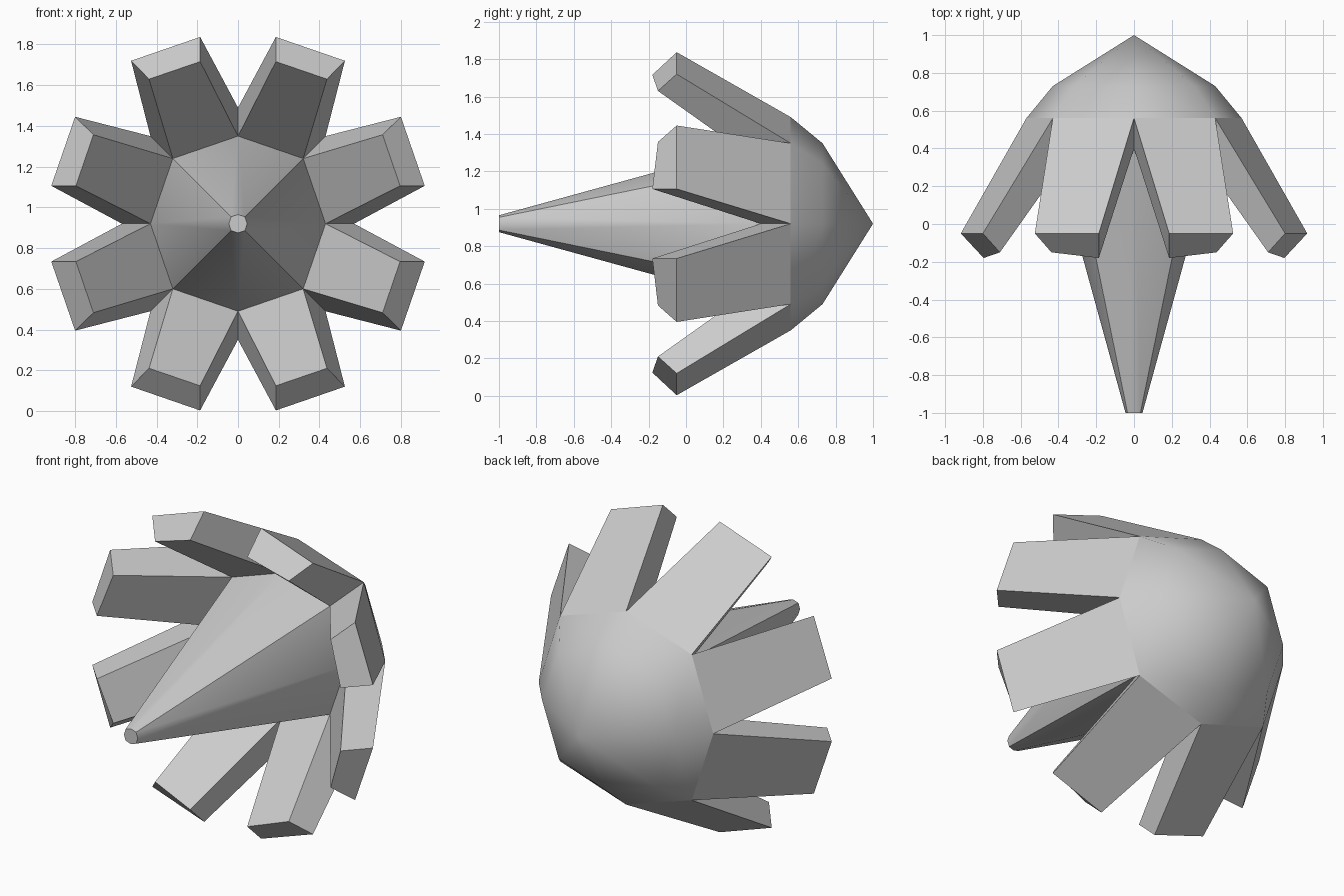
import bpy, bmesh, math
from mathutils import Vector

if "Cube" in bpy.data.objects:
    bpy.data.objects.remove(bpy.data.objects["Cube"])

CENTRE = 0.92

# One eighth of the bloom; coordinates are (x, radial up, y depth)
apex, nose = (0, 0, 1.0), (0, 0, -1.0)
dome = [(0, .43, .73), (.32, .32, .73)]
rim = [(0, .57, .56), (.43, .43, .56)]
throat = [(0, .43, .40), (.32, .32, .40)]
tip = [(0, .045, -1.0), (.034, .034, -1.0)]
petal_out = [(.186, .917, -.05), (.525, .80, -.05)]
petal_in = [(.186, .796, -.18), (.437, .71, -.15)]


def quad(a, b):
    return [a[0], a[1], b[1], b[0]]


# Smooth: dome and central cone. Flat: cone cap and petal
smooth_faces = [[apex, dome[0], dome[1]], quad(dome, rim), quad(throat, tip)]
flat_faces = [
    [nose, tip[0], tip[1]],
    quad(rim, petal_out), quad(petal_out, petal_in), quad(petal_in, throat),
    [rim[0], petal_out[0], petal_in[0], throat[0]],
    [rim[1], petal_out[1], petal_in[1], throat[1]],
]

bm = bmesh.new()


def place(p, turn, flip):
    x, z, y = p
    x *= flip
    c, s = math.cos(turn), math.sin(turn)
    return Vector((x * c - z * s, y, CENTRE + x * s + z * c))


# Repeat the eighth, mirrored, around the depth axis
for q in range(4):
    for flip in (1, -1):
        for faces, smooth in ((smooth_faces, True), (flat_faces, False)):
            for f in faces:
                face = bm.faces.new([bm.verts.new(place(p, q * math.pi / 2, flip)) for p in f])
                face.smooth = smooth

bmesh.ops.remove_doubles(bm, verts=bm.verts, dist=0.001)
bmesh.ops.recalc_face_normals(bm, faces=bm.faces)

# Keep the cone ridges and petal roots crisp
for e in bm.edges:
    flat = any(not f.smooth for f in e.link_faces)
    e.smooth = not flat and e.calc_face_angle(0) < math.radians(42)

mesh = bpy.data.meshes.new("petalled_cone")
bm.to_mesh(mesh)
bm.free()
bpy.context.collection.objects.link(bpy.data.objects.new("petalled_cone", mesh))
